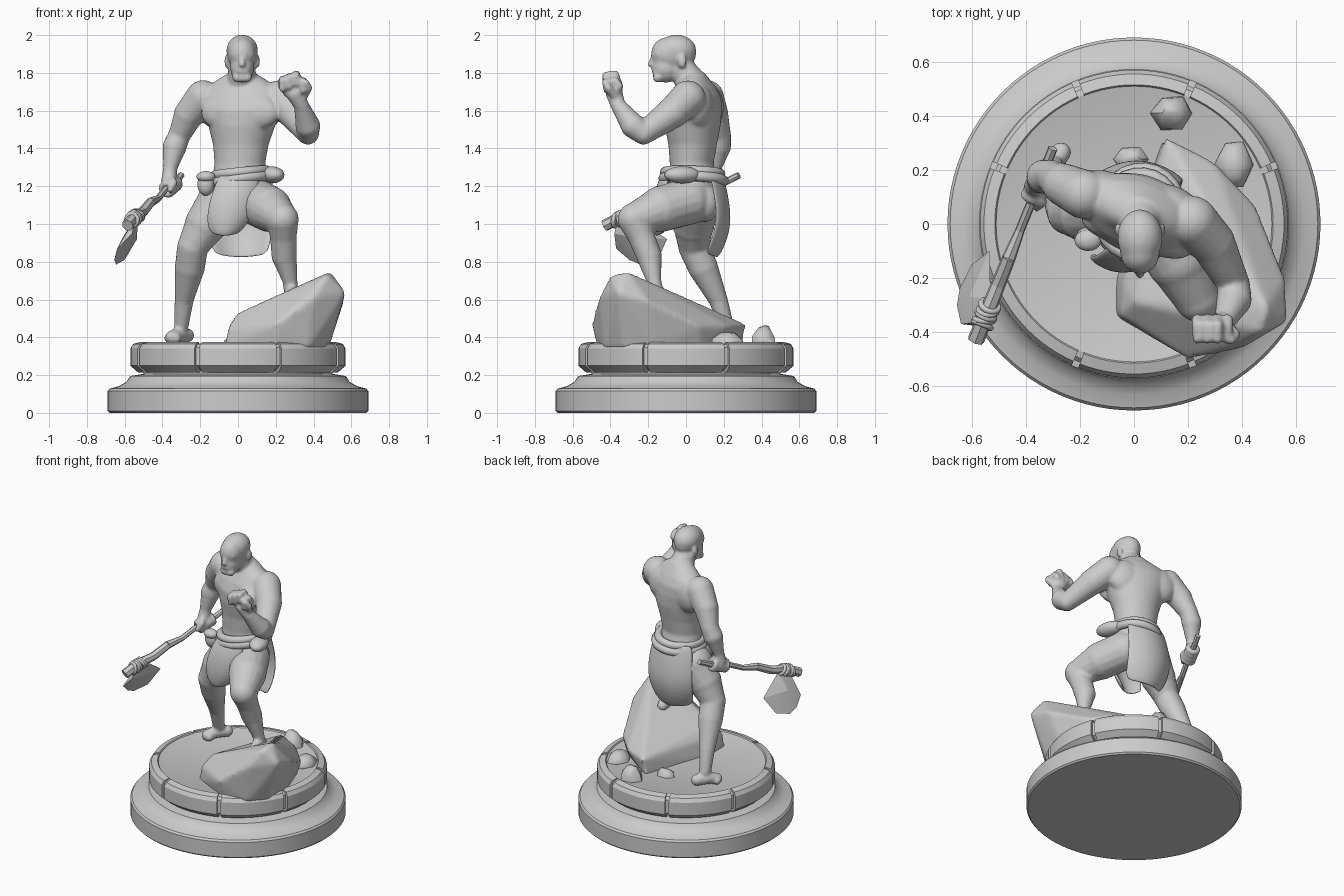
import bpy, bmesh, math, random
from mathutils import Vector, Matrix

random.seed(4)
old = bpy.data.objects.get("Cube")
if old:
    bpy.data.objects.remove(old, do_unlink=True)

grey = bpy.data.materials.new("stone_grey")
grey.use_nodes = True
COLOUR = (0.6, 0.6, 0.6, 1)
grey.diffuse_color = COLOUR
grey.node_tree.nodes["Principled BSDF"].inputs["Base Color"].default_value = COLOUR


# ---------- helpers ----------
def finish(name, bm, angle=40):
    bmesh.ops.recalc_face_normals(bm, faces=bm.faces)
    mesh = bpy.data.meshes.new(name)
    bm.to_mesh(mesh)
    bm.free()
    mesh.materials.append(grey)
    ob = bpy.data.objects.new(name, mesh)
    bpy.context.collection.objects.link(ob)
    bpy.ops.object.select_all(action='DESELECT')
    ob.select_set(True)
    bpy.context.view_layer.objects.active = ob
    if angle:
        bpy.ops.object.shade_smooth_by_angle(angle=math.radians(angle))
    return ob


def ball(bm, loc, size, turn=0):
    m = Matrix.Translation(loc) @ Matrix.Rotation(math.radians(turn), 4, 'Z') @ Matrix.Diagonal((*size, 1))
    bmesh.ops.create_uvsphere(bm, u_segments=20, v_segments=12, radius=1, matrix=m)


def chain(bm, points, sides=16, balls=True):
    """Tapered tube through (x, y, z, radius) points."""
    for p, q in zip(points, points[1:]):
        a, b = Vector(p[:3]), Vector(q[:3])
        rot = (b - a).to_track_quat('Z', 'Y').to_matrix().to_4x4()
        bmesh.ops.create_cone(bm, cap_ends=True, segments=sides, radius1=p[3], radius2=q[3],
                              depth=(b - a).length, matrix=Matrix.Translation((a + b) / 2) @ rot)
    if balls:
        for p in points:
            ball(bm, p[:3], (p[3],) * 3)


def loft(bm, rings, sides=32, caps=True):
    """Skin a list of vertex-position rings."""
    loops = [[bm.verts.new(v) for v in ring] for ring in rings]
    for a, b in zip(loops, loops[1:]):
        for i in range(sides):
            j = (i + 1) % sides
            bm.faces.new((a[i], a[j], b[j], b[i]))
    if caps:
        bm.faces.new(loops[0])
        bm.faces.new(loops[-1])


def oval(x, y, z, rx, ry, turn=0, sides=32):
    r = Matrix.Rotation(math.radians(turn), 3, 'Z')
    return [Vector((x, y, z)) + r @ Vector((rx * math.cos(t), ry * math.sin(t), 0))
            for t in (math.tau * i / sides for i in range(sides))]


def torus(bm, centre, axis, major, minor, scale=(1, 1), seg=24):
    rot = Vector(axis).to_track_quat('Z', 'Y').to_matrix()
    rings = []
    for i in range(seg + 1):
        t = math.tau * i / seg
        out = Vector((math.cos(t) * scale[0], math.sin(t) * scale[1], 0))
        rings.append([Vector(centre) + rot @ (out * (major + minor * math.cos(u)) + Vector((0, 0, minor * math.sin(u))))
                      for u in (math.tau * k / 10 for k in range(10))])
    loft(bm, rings, 10, False)
    bmesh.ops.remove_doubles(bm, verts=bm.verts, dist=0.0001)


def hull(bm, points):
    verts = [bm.verts.new(p) for p in points]
    res = bmesh.ops.convex_hull(bm, input=verts)
    loose = [g for g in res["geom_interior"] + res["geom_unused"] if isinstance(g, bmesh.types.BMVert)]
    bmesh.ops.delete(bm, geom=list(set(loose)), context='VERTS')


def fuse(ob, voxel, passes):
    """Melt overlapping volumes into one soft skin."""
    skin = ob.modifiers.new("Fuse", 'REMESH')
    skin.mode, skin.voxel_size, skin.use_smooth_shade = 'VOXEL', voxel, True
    soft = ob.modifiers.new("Soften", 'SMOOTH')
    soft.factor, soft.iterations = 0.5, passes


def cloth(name, rows, bulge, facing):
    """Hanging flap from (x, y, z, half width) rows, curved round the body."""
    bm = bmesh.new()
    grid = [[bm.verts.new((x + w * s, y - facing * bulge * s * s, z + 0.02 * s * s))
             for s in (-1, -.6, -.2, .2, .6, 1)] for x, y, z, w in rows]
    for a, b in zip(grid, grid[1:]):
        for i in range(len(a) - 1):
            bm.faces.new((a[i], a[i + 1], b[i + 1], b[i]))
    ob = finish(name, bm, 60)
    thick = ob.modifiers.new("Thickness", 'SOLIDIFY')
    thick.thickness, thick.offset = 0.02, 0
    ob.modifiers.new("Soften", 'SUBSURF').levels = 2


# ---------- plinth ----------
bm = bmesh.new()
profile = [(.68, 0), (.69, .01), (.69, .115), (.68, .128), (.63, .142), (.59, .165), (.572, .195),
           (.5, .207), (.5, .225), (.55, .25), (.55, .345), (.535, .362), (.51, .368), (.505, .366)]
loft(bm, [oval(0, 0, z, r, r, 0, 96) for r, z in profile], 96)
finish("plinth", bm, 30)

# eight rim panels separated by narrow slots
bm = bmesh.new()
section = [(.5, .215), (.53, .215), (.57, .25), (.57, .34), (.555, .365), (.515, .376), (.505, .36)]
for k in range(8):
    mid = k * math.tau / 8
    half = math.radians(21.2)
    rings = []
    for i in range(13):
        t = mid - half + 2 * half * i / 12
        rings.append([Vector((r * math.cos(t), r * math.sin(t), z)) for r, z in section])
    loft(bm, rings, len(section))
finish("rim_panels", bm, 30)

# ---------- rocks ----------
bm = bmesh.new()
hull(bm, [(.1, .3, .34), (.4, .08, .34), (.48, -.15, .34), (.46, -.33, .34), (.37, -.43, .34), (.2, -.47, .34),
          (-.07, -.34, .34), (-.07, -.2, .34), (.03, .08, .34), (.45, .07, .46), (.56, -.2, .59),
          (.57, -.36, .64), (.4, -.46, .61), (.2, -.5, .47), (-.05, -.34, .45), (-.04, -.22, .47),
          (.47, -.4, .73), (.49, -.31, .75), (0, -.29, .53), (.18, -.06, .53), (.33, -.08, .61),
          (.12, .32, .47), (.3, .23, .46)])
fuse(finish("boulder", bm, None), 0.015, 6)

for name, x, y, rx, ry, h in (("pebble_back", .14, .41, .08, .07, .1), ("pebble_side", .37, .22, .07, .1, .07),
                              ("pebble_small", -.01, .24, .07, .05, .05)):
    bm = bmesh.new()
    pts = []
    for i in range(6):
        t = math.tau * i / 6
        for s, z in ((1, 0), (.95, .45), (.45, 1)):
            s *= random.uniform(.9, 1.05)
            pts.append((x + rx * s * math.cos(t), y + ry * s * math.sin(t), .36 + h * z * random.uniform(.85, 1.05)))
    hull(bm, pts)
    finish(name, bm, 55)

# ---------- body: overlapping volumes fused into one skin ----------
bm = bmesh.new()
# torso, twisted so the right shoulder is back
loft(bm, [oval(*r) for r in (
    (0, .05, 1.06, .11, .11, -5), (0, .045, 1.14, .15, .13, -5), (.01, .04, 1.22, .15, .13, -8),
    (.01, .03, 1.32, .135, .115, -12), (.015, .035, 1.42, .148, .127, -14), (.02, .035, 1.52, .18, .145, -17),
    (.02, .035, 1.6, .215, .147, -18), (.02, .045, 1.67, .225, .13, -18), (.02, .05, 1.725, .19, .1, -18),
    (.02, .045, 1.765, .13, .078, -14), (.02, .04, 1.8, .07, .06, 0))])
for x, y in ((-.08, -.01), (.1, -.065)):                  # chest
    ball(bm, (x, y, 1.59), (.12, .055, .09), -18)
for x, y in ((-.1, .12), (.13, .07)):                     # shoulder blades
    ball(bm, (x, y, 1.62), (.12, .075, .12), -18)
for x in (-.075, .075):                                   # seat
    ball(bm, (x, .1, 1.11), (.09, .08, .1))
# neck and head
chain(bm, [(.02, .045, 1.72, .09), (.02, -.025, 1.83, .068)])
ball(bm, (.022, -.058, 1.905), (.08, .113, .094))
ball(bm, (.022, -.05, 1.918), (.084, .105, .084))
ball(bm, (.022, -.1, 1.9), (.074, .085, .088))
ball(bm, (.022, -.105, 1.83), (.064, .078, .082))
chain(bm, [(-.004, -.148, 1.776, .027), (.048, -.148, 1.776, .027)])
chain(bm, [(.022, -.176, 1.885, .01), (.022, -.188, 1.846, .016)])
chain(bm, [(.0, -.17, 1.808, .011), (.044, -.17, 1.808, .011)])
for s in (-1, 1):
    chain(bm, [(.022 + s * .012, -.172, 1.895, .012), (.022 + s * .05, -.15, 1.897, .012)])
    ball(bm, (.022 + s * .03, -.158, 1.872), (.014, .014, .009))
    ball(bm, (.022 + s * .082, -.02, 1.86), (.012, .024, .036))
# arms
chain(bm, [(-.185, .11, 1.67, .092), (-.26, .145, 1.58, .08), (-.31, .18, 1.47, .059), (-.335, .175, 1.41, .064),
           (-.36, .15, 1.29, .037), (-.365, .14, 1.23, .042)])
chain(bm, [(.215, .01, 1.665, .095), (.29, -.07, 1.59, .085), (.37, -.225, 1.48, .06), (.37, -.28, 1.52, .066),
           (.335, -.36, 1.63, .04), (.3, -.38, 1.69, .045)])
# raised fist
ball(bm, (.295, -.375, 1.715), (.068, .04, .055), 10)
for i in range(4):
    x, up = .235 + .037 * i, .014 * (i % 3) - .008 * (i // 3)
    chain(bm, [(x, -.355, 1.73, .023), (x, -.375, 1.765 + up, .021), (x, -.425, 1.76 + up, .019),
               (x, -.42, 1.715 + up, .018)])
chain(bm, [(.35, -.38, 1.68, .022), (.375, -.41, 1.72, .02), (.36, -.43, 1.75, .017)])
# gripping hand wrapped round the handle
butt, tip = Vector((-.3, .28, 1.25)), Vector((-.585, -.43, 1.0))
along = (tip - butt).normalized()
for i in range(4):
    torus(bm, butt + along * (.11 + .032 * i), along, .032, .018)
chain(bm, [(-.36, .12, 1.24, .025), (-.34, .08, 1.22, .019), (-.36, .06, 1.18, .016)])
# legs
chain(bm, [(.09, .01, 1.12, .125), (.165, -.13, 1.08, .122), (.235, -.275, 1.025, .087), (.24, -.235, .93, .071),
           (.245, -.195, .83, .068), (.275, -.17, .7, .04), (.28, -.16, .65, .038)])
chain(bm, [(.28, -.14, .635, .036), (.29, -.2, .635, .038), (.305, -.28, .62, .032)])
chain(bm, [(-.09, .05, 1.11, .13), (-.17, .04, 1.0, .112), (-.24, .04, .88, .082), (-.255, .09, .77, .08),
           (-.285, .17, .6, .051), (-.3, .215, .46, .039)])
chain(bm, [(-.27, .265, .41, .038), (-.315, .205, .415, .04), (-.35, .155, .4, .036)])
chain(bm, [(-.33, .15, .395, .03), (-.365, .175, .395, .026)])
fuse(finish("body", bm, None), 0.009, 5)

# ---------- loincloth ----------
bm = bmesh.new()
torus(bm, (.015, .035, 1.27), (-.1, .04, 1), .145, .026, (1.03, .95))
torus(bm, (.02, .04, 1.235), (-.13, .05, 1), .156, .028, (1.03, .95))
ball(bm, (.18, -.02, 1.26), (.06, .1, .045), 20)
finish("belt", bm, 60)
cloth("back_flap", [(.01, .19, 1.26, .15), (.01, .215, 1.16, .165), (.01, .235, 1.03, .175),
                    (.01, .215, .92, .17), (.015, .165, .82, .145)], .07, 1)
cloth("front_flap", [(.01, -.125, 1.26, .1), (-.01, -.16, 1.17, .12), (-.035, -.175, 1.07, .125),
                     (-.055, -.17, .99, .11), (-.07, -.155, .935, .08)], .05, -1)
bm = bmesh.new()
ball(bm, (-.17, -.05, 1.21), (.045, .04, .06))
ball(bm, (-.17, -.06, 1.25), (.05, .04, .03))
finish("pouch", bm, 60)

# ---------- stone axe ----------
bm = bmesh.new()
handle = []
for i in range(8):
    p = butt.lerp(tip, i / 7)
    handle.append((p.x, p.y, p.z + .008 * (-1) ** i, .018 + .002 * i * (i > 3)))
chain(bm, handle, 7, False)
finish("axe_handle", bm, 25)

bm = bmesh.new()
blade = [(-.545, -.36, 1.03), (-.56, -.38, .95), (-.64, -.37, .87), (-.655, -.3, .81), (-.645, -.24, .785),
         (-.6, -.15, .81), (-.535, -.1, .92), (-.54, -.2, .96), (-.53, -.28, 1.04)]
ridge = Vector((.024, -.012, 0))
hull(bm, blade + [Vector((-.575, -.27, .93)) + ridge, Vector((-.585, -.28, .93)) - ridge])
finish("axe_blade", bm, 15)

bm = bmesh.new()
lash = butt.lerp(tip, .87)
for i in range(-2, 3):
    tilt = Vector((.25 * (i % 2), 0, .2 * i))
    torus(bm, lash + along * .02 * i, along + tilt, .034, .011, seg=14)
finish("axe_lashing", bm, 60)
